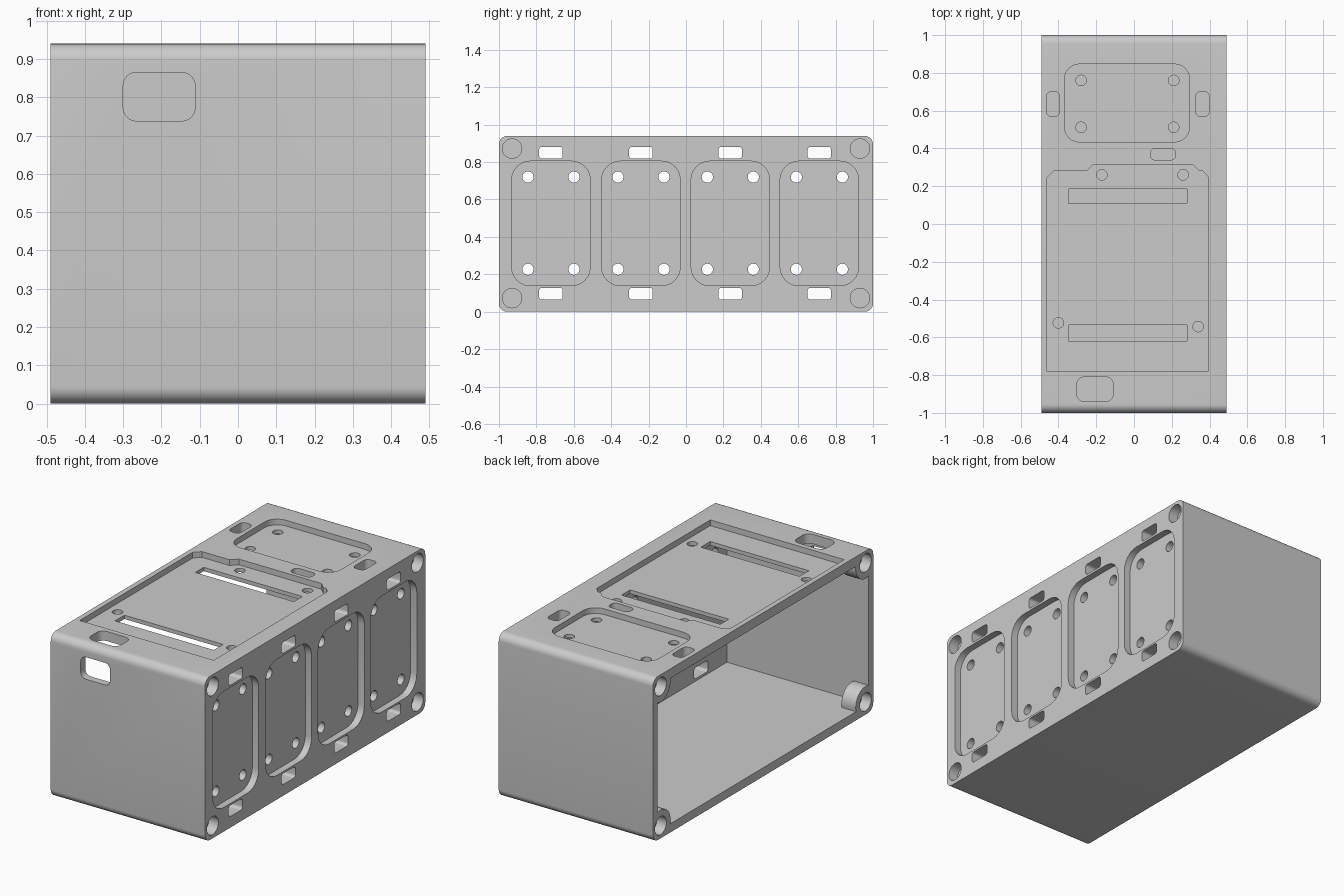
import bpy, bmesh, math

if "Cube" in bpy.data.objects:
    bpy.data.objects.remove(bpy.data.objects["Cube"])

grey = bpy.data.materials.new("plain grey")
grey.diffuse_color = (0.6, 0.6, 0.6, 1)
grey.use_nodes = True
grey.node_tree.nodes["Principled BSDF"].inputs["Base Color"].default_value = grey.diffuse_color


def rounded(u0, u1, v0, v1, r, n=6):
    """Outline of a rectangle with rounded corners."""
    pts = []
    for cu, cv, a in ((u1 - r, v1 - r, 0), (u0 + r, v1 - r, 90),
                      (u0 + r, v0 + r, 180), (u1 - r, v0 + r, 270)):
        for i in range(n + 1):
            t = math.radians(a + 90 * i / n)
            pts.append((cu + r * math.cos(t), cv + r * math.sin(t)))
    return pts


def rect(u0, u1, v0, v1):
    return [(u0, v0), (u1, v0), (u1, v1), (u0, v1)]


def circle(u, v, r, n=28):
    return [(u + r * math.cos(2 * math.pi * i / n), v + r * math.sin(2 * math.pi * i / n))
            for i in range(n)]


def make(name, prisms):
    """One object from prisms given as (axis, outline, low, high)."""
    bm = bmesh.new()
    place = {"x": lambda u, v, w: (w, u, v), "y": lambda u, v, w: (u, w, v),
             "z": lambda u, v, w: (u, v, w)}
    for axis, outline, lo, hi in prisms:
        rings = [[bm.verts.new(place[axis](u, v, w)) for u, v in outline] for w in (lo, hi)]
        bm.faces.new(rings[0])
        bm.faces.new(rings[1])
        n = len(outline)
        for i in range(n):
            j = (i + 1) % n
            bm.faces.new((rings[0][i], rings[0][j], rings[1][j], rings[1][i]))
    bmesh.ops.recalc_face_normals(bm, faces=bm.faces)
    mesh = bpy.data.meshes.new(name)
    bm.to_mesh(mesh)
    bm.free()
    mesh.materials.append(grey)
    ob = bpy.data.objects.new(name, mesh)
    bpy.context.collection.objects.link(ob)
    return ob


def cut(body, prisms):
    """Subtract a group of separate prisms from the body."""
    cutter = make("cutter", prisms)
    cutter.hide_render = True
    mod = body.modifiers.new("cut", "BOOLEAN")
    mod.operation, mod.solver, mod.object = "DIFFERENCE", "EXACT", cutter
    bpy.context.view_layer.objects.active = body
    bpy.ops.object.modifier_apply(modifier=mod.name)
    bpy.data.objects.remove(cutter)


# Solid block with edges rounded along its width
case = make("enclosure", [("x", rounded(-1, 1, 0, 0.94, 0.045, 8), -0.49, 0.49)])

# Cavity, open on the left side
Y, Z0, Z1 = 0.957, 0.05, 0.885
corners = [(0.93, 0.872), (-0.93, 0.872), (-0.93, 0.073), (0.93, 0.073)]
cut(case, [("x", rect(-Y, Y, Z0, Z1), -0.40, 0.41)])

# Mouth of the cavity, leaving a round boss in each corner
R, mouth = 0.09, []
for k, (cy, cz) in enumerate(corners):
    sy, sz = math.copysign(1, cy), 1 if cz > 0.5 else -1
    a = math.asin((Y - abs(cy)) / R)
    b = math.asin(abs((Z1 if sz > 0 else Z0) - cz) / R)
    arc = []
    for i in range(9):
        # from the side wall round to the top or bottom wall
        t = -a + (math.pi / 2 + a + b) * i / 8
        arc.append((cy - sy * R * math.sin(t), cz - sz * R * math.cos(t)))
    mouth += arc if k % 2 == 0 else arc[::-1]
cut(case, [("x", mouth, -0.6, -0.395)])

# Round magnet recesses at the corners of both sides
cut(case, [("x", circle(y, z, 0.052), lo, hi)
           for y, z in corners for lo, hi in ((-0.6, -0.43), (0.43, 0.6))])

# Shallow panel pockets on the right side and on the top
bays = (-0.722, -0.241, 0.237, 0.713)
tray = [(-0.46, -0.78), (0.392, -0.78), (0.392, 0.25), (0.365, 0.28), (0.345, 0.28),
        (0.31, 0.315), (-0.215, 0.315), (-0.25, 0.28), (-0.425, 0.28), (-0.46, 0.245)]
cut(case, [("x", rounded(y - 0.21, y + 0.21, 0.139, 0.805, 0.1), 0.45, 0.6) for y in bays]
    + [("z", tray, 0.907, 1.1),
       ("z", rounded(-0.368, 0.294, 0.434, 0.847, 0.08), 0.907, 1.1)])

# Right side: screw holes and vents through the wall
side = []
for y in bays:
    side += [("x", circle(y + d, z, 0.03), 0.3, 0.6) for d in (-0.123, 0.123) for z in (0.227, 0.72)]
    side += [("x", rounded(y - 0.063, y + 0.063, z - 0.032, z + 0.032, 0.016), 0.3, 0.6)
             for z in (0.096, 0.85)]
cut(case, side)

# Top: screw holes, long slots, vents and cable opening
screws = [(-0.28, 0.76), (0.21, 0.76), (-0.28, 0.512), (0.21, 0.512),
          (-0.17, 0.26), (0.26, 0.26), (-0.4, -0.523), (0.34, -0.543)]
openings = [circle(x, y, 0.028) for x, y in screws]
openings += [rect(-0.347, 0.28, 0.108, 0.185), rect(-0.347, 0.28, -0.62, -0.535),
             rounded(-0.463, -0.394, 0.57, 0.70, 0.025),
             rounded(0.327, 0.398, 0.57, 0.70, 0.025),
             rounded(0.087, 0.22, 0.339, 0.40, 0.025),
             rounded(-0.303, -0.11, -0.94, -0.81, 0.04)]
cut(case, [("z", o, 0.8, 1.1) for o in openings])

# Front: cable opening
cut(case, [("y", rounded(-0.30, -0.112, 0.738, 0.865, 0.035), -1.1, -0.9)])

# Smooth rounded edges, keep the corners sharp
bpy.ops.object.select_all(action="DESELECT")
case.select_set(True)
bpy.context.view_layer.objects.active = case
bpy.ops.object.shade_smooth_by_angle(angle=math.radians(30))
